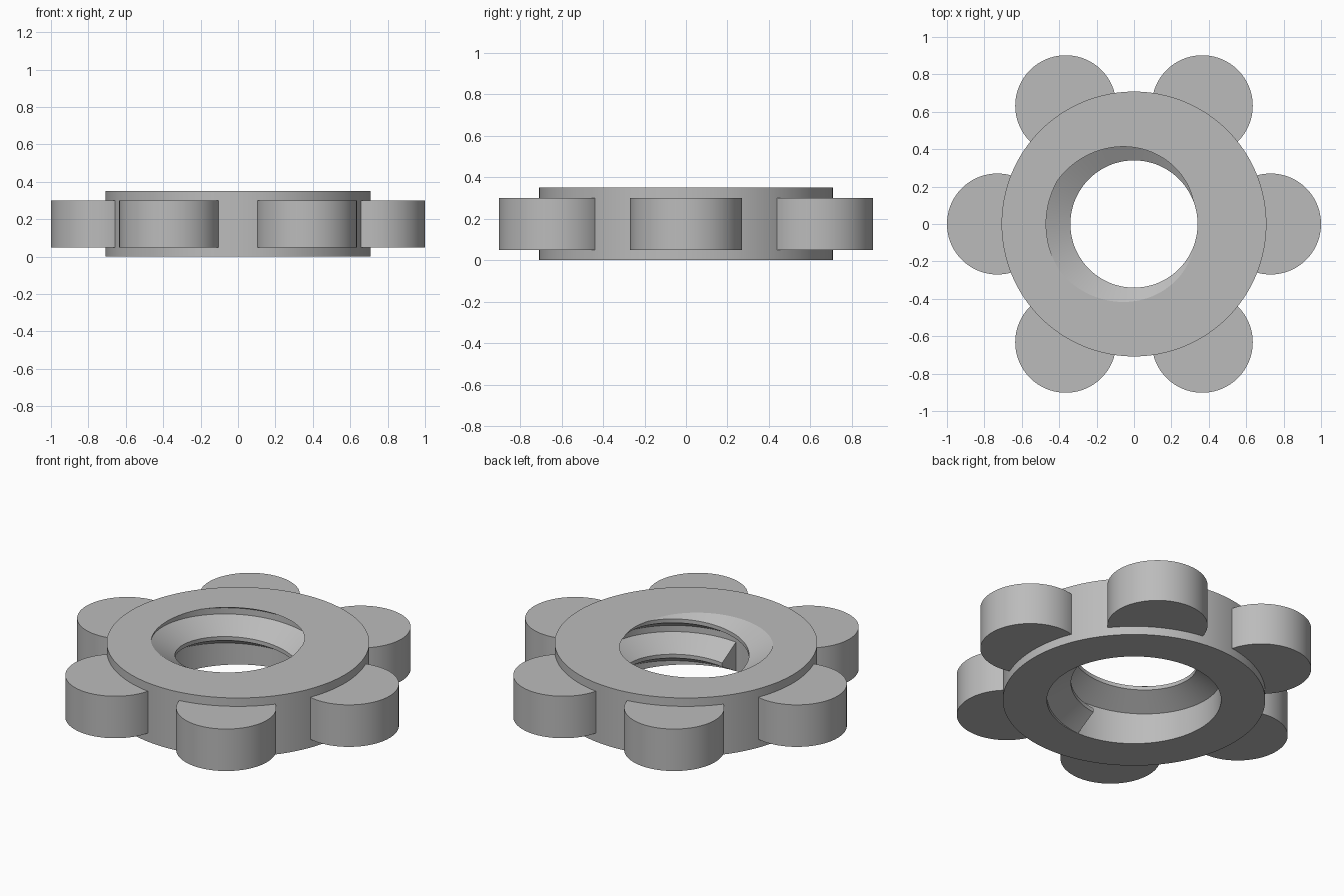
import bpy, bmesh, math

if "Cube" in bpy.data.objects:
    bpy.data.objects.remove(bpy.data.objects["Cube"])

H, R_OUT, R_ROOT, R_CREST = 0.35, 0.708, 0.47, 0.34   # nut body and thread radii
PITCH, STEPS, START = 0.21, 180, math.radians(270)
TOOTH = [(R_ROOT, 0.0), (R_CREST, 0.075), (R_CREST, 0.098), (R_ROOT, 0.173)]

grey = bpy.data.materials.new("grey")
grey.diffuse_color = (0.5, 0.5, 0.5, 1)
grey.use_nodes = True
grey.node_tree.nodes["Principled BSDF"].inputs["Base Color"].default_value = grey.diffuse_color


def finish(bm, name):
    bmesh.ops.remove_doubles(bm, verts=bm.verts, dist=1e-5)
    bmesh.ops.recalc_face_normals(bm, faces=bm.faces)
    mesh = bpy.data.meshes.new(name)
    bm.to_mesh(mesh)
    bm.free()
    mesh.materials.append(grey)
    ob = bpy.data.objects.new(name, mesh)
    bpy.context.collection.objects.link(ob)
    bpy.ops.object.select_all(action='DESELECT')
    ob.select_set(True)
    bpy.context.view_layer.objects.active = ob
    bpy.ops.object.shade_smooth_by_angle(angle=math.radians(29))
    return ob


def section(turn):
    """Closed radial section of the nut after a fraction of a turn."""
    pts = [(R_ROOT, 0.0)]
    for k in range(2):
        pts += [(r, z + PITCH * (turn + k)) for r, z in TOOTH]
    # trim the thread at the top face
    rim = R_ROOT
    for (r0, z0), (r1, z1) in zip(pts, pts[1:]):
        if z0 <= H < z1:
            rim = r0 + (r1 - r0) * (H - z0) / (z1 - z0)
    pts = [(r, z) if z <= H else (rim, H) for r, z in pts]
    return [(R_OUT, 0.0)] + pts + [(rim, H), (R_OUT, H)]


# Nut body with one continuous internal thread
bm = bmesh.new()
cols = []
for i in range(STEPS + 1):
    a = START + math.tau * i / STEPS
    cols.append([bm.verts.new((r * math.cos(a), r * math.sin(a), z))
                 for r, z in section(i / STEPS)])
for c, d in zip(cols, cols[1:]):
    n = len(c)
    for j in range(n):
        bm.faces.new((c[j], d[j], d[(j + 1) % n], c[(j + 1) % n]))
# blunt starting face of the thread
bm.faces.new(cols[0][2:7])
finish(bm, "nut_body")

# Six round grip lobes, flattened where they sink into the body
for k in range(6):
    bm = bmesh.new()
    rings = []
    for z in (0.05, 0.30):
        ring = []
        for i in range(96):
            t, a = math.tau * i / 96, math.radians(60 * k)
            x, y = max(0.6, 0.73 + 0.27 * math.cos(t)), 0.27 * math.sin(t)
            ring.append(bm.verts.new((x * math.cos(a) - y * math.sin(a),
                                      x * math.sin(a) + y * math.cos(a), z)))
        rings.append(ring)
        bm.faces.new(ring)
    lo, hi = rings
    for i in range(96):
        j = (i + 1) % 96
        bm.faces.new((lo[i], lo[j], hi[j], hi[i]))
    finish(bm, f"grip_lobe_{k + 1}")
